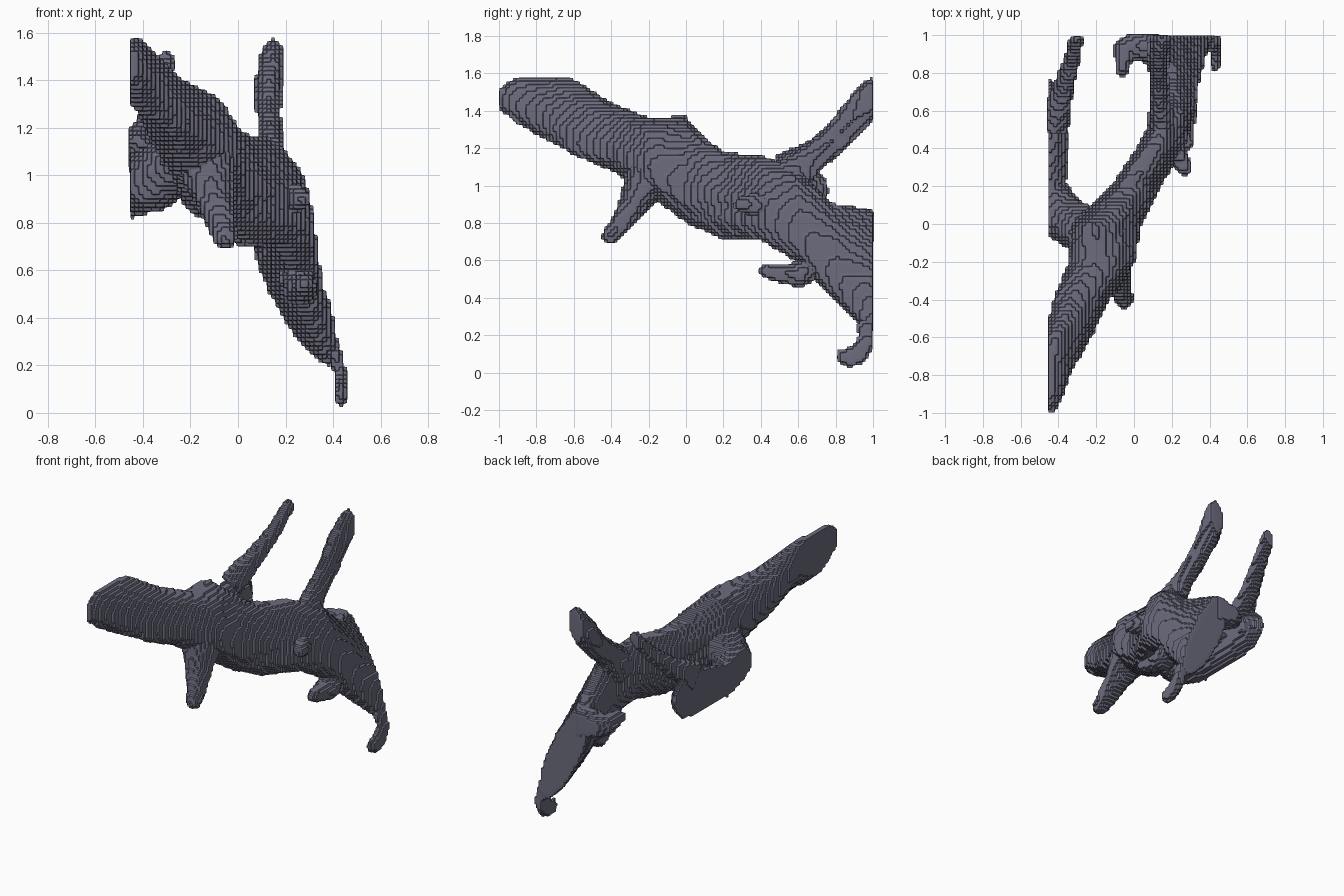
import bpy, bmesh, math, random
from mathutils import Vector

random.seed(4)
CELL = 0.018
SIDES = 20
SIDE_LIMIT, BACK_LIMIT = -0.46, 1.0

if "Cube" in bpy.data.objects:
    bpy.data.objects.remove(bpy.data.objects["Cube"], do_unlink=True)

slate = bpy.data.materials.new("slate_grey")
slate.use_nodes = True
colour = (0.15, 0.15, 0.21, 1)
slate.diffuse_color = colour
slate.node_tree.nodes["Principled BSDF"].inputs["Base Color"].default_value = colour


def modifier(obj, kind, **settings):
    m = obj.modifiers.new(kind.title(), kind)
    for key, value in settings.items():
        setattr(m, key, value)


def loft(name, rings):
    """Skin closed rings, slice off flat ends, then give a stepped surface."""
    bm = bmesh.new()
    loops = [[bm.verts.new(p) for p in ring] for ring in rings]
    for a, b in zip(loops, loops[1:]):
        for i in range(SIDES):
            j = (i + 1) % SIDES
            bm.faces.new((a[i], a[j], b[j], b[i]))
    bm.faces.new(loops[0])
    bm.faces.new(loops[-1])
    bmesh.ops.triangulate(bm, faces=bm.faces[:])
    for spot, normal in (((SIDE_LIMIT, 0, 0), (-1, 0, 0)), ((0, BACK_LIMIT, 0), (0, 1, 0))):
        bmesh.ops.bisect_plane(bm, geom=bm.verts[:] + bm.edges[:] + bm.faces[:],
                               plane_co=spot, plane_no=normal, clear_outer=True)
        bmesh.ops.holes_fill(bm, edges=[e for e in bm.edges if e.is_boundary], sides=0)
    bmesh.ops.recalc_face_normals(bm, faces=bm.faces[:])
    size = max(max(v.co[k] for v in bm.verts) - min(v.co[k] for v in bm.verts) for k in range(3))
    mesh = bpy.data.meshes.new(name)
    bm.to_mesh(mesh)
    bm.free()
    mesh.materials.append(slate)
    obj = bpy.data.objects.new(name, mesh)
    bpy.context.collection.objects.link(obj)
    # same step size on every part, whatever its length
    depth = math.ceil(math.log2(size / (CELL * 0.98)))
    modifier(obj, "REMESH", mode="VOXEL", voxel_size=0.012)
    modifier(obj, "REMESH", mode="BLOCKS", octree_depth=depth,
             scale=size / (CELL * 2 ** depth), use_remove_disconnected=False)
    modifier(obj, "SMOOTH", factor=0.5, iterations=2)


def rough():
    return random.uniform(0.95, 1.05)


def body(name, stations):
    """Upright oval sections along y; lean shifts the top sideways."""
    rings = []
    for y, cx, cz, rx, rz, lean in stations:
        ring = []
        for i in range(SIDES):
            a = math.tau * i / SIDES
            s, c, r = math.sin(a), math.cos(a), rough()
            ring.append((cx + r * (rx * c - lean * rz * s), y, cz + r * rz * s))
        rings.append(ring)
    loft(name, rings)


def limb(name, stations, flat=1.0):
    """Round sections square to a bent path, with a rounded tip; flat thins it in x."""
    pts = [(Vector(s[:3]), s[3]) for s in stations]
    tip = (pts[-1][0] - pts[-2][0]).normalized()
    pts.append((pts[-1][0] + tip * pts[-1][1] * 0.7, pts[-1][1] * 0.55))
    rings = []
    side = None
    for k, (p, r) in enumerate(pts):
        d = (pts[min(k + 1, len(pts) - 1)][0] - pts[max(k - 1, 0)][0]).normalized()
        side = side or d.orthogonal()
        side = (side - d * side.dot(d)).normalized()
        up = d.cross(side)
        ring = []
        for i in range(SIDES):
            a = math.tau * i / SIDES
            offset = (side * math.cos(a) + up * math.sin(a)) * r * rough()
            offset.x *= flat
            ring.append(p + offset)
        rings.append(ring)
    loft(name, rings)


# Long body running from the raised head down to the cut rear
body("body", [
    (-1.0, -.45, 1.47, .03, .06, 0), (-.92, -.45, 1.46, .07, .12, .1),
    (-.8, -.435, 1.43, .095, .16, .22), (-.6, -.355, 1.37, .1, .205, .4),
    (-.4, -.28, 1.255, .145, .185, .3), (-.2, -.175, 1.16, .18, .215, .15),
    (0, -.145, 1.08, .18, .285, .2), (.09, -.07, 1.02, .15, .26, .18),
    (.2, .01, .95, .125, .235, .2), (.4, .14, .93, .12, .235, .2),
    (.6, .22, .83, .1, .25, .12), (.8, .24, .64, .105, .265, .2),
    (1.02, .235, .53, .12, .36, .45)])

# Limbs
limb("left_raised_leg", [(.15, .5, .98, .13), (.135, .66, 1.14, .08), (.13, .8, 1.25, .08),
                         (.125, .9, 1.37, .09), (.14, .98, 1.47, .085),
                         (.15, 1.03, 1.53, .07)], flat=.65)
limb("right_shoulder", [(-.23, -.05, 1.08, .13), (-.37, .03, .97, .13),
                        (-.46, .18, .93, .11), (-.5, .45, .97, .15), (-.51, .65, .98, .155)])
limb("right_raised_leg", [(-.43, .52, 1.08, .09), (-.38, .7, 1.2, .06),
                          (-.33, .87, 1.35, .045), (-.3, 1.0, 1.5, .038)])
limb("front_leg", [(-.14, -.2, 1.05, .13), (-.1, -.28, .9, .08),
                   (-.065, -.36, .78, .058), (-.05, -.41, .725, .048)])
limb("hind_paw", [(.24, .72, .6, .07), (.26, .6, .52, .075),
                  (.27, .5, .53, .05), (.28, .42, .545, .04)])
limb("tail_tip", [(.4, .97, .27, .06), (.43, .97, .17, .055), (.432, .92, .1, .06),
                  (.432, .87, .078, .06), (.432, .84, .085, .05)], flat=.5)
limb("rear_hook", [(.14, .94, .78, .1), (0, .94, .79, .082),
                   (-.055, .93, .8, .06), (-.065, .81, .82, .04)])
limb("back_bump", [(.2, .4, .9, .08), (.28, .28, .9, .035)])
